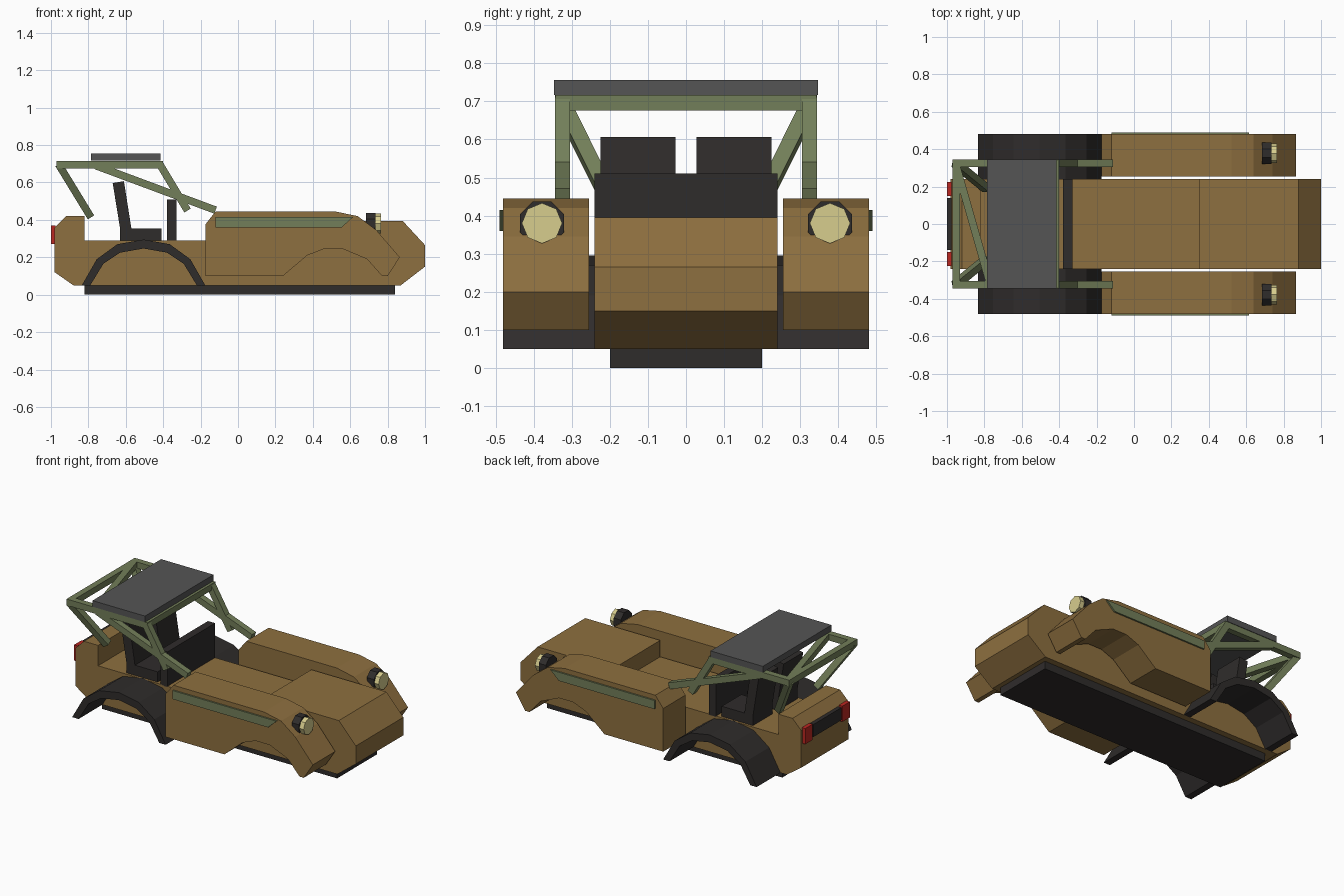
import bpy, bmesh, math
from mathutils import Vector, Matrix

if "Cube" in bpy.data.objects:
    bpy.data.objects.remove(bpy.data.objects["Cube"])


def mat(name, rgb):
    m = bpy.data.materials.new(name)
    m.diffuse_color = (*rgb, 1)
    m.use_nodes = True
    m.node_tree.nodes["Principled BSDF"].inputs["Base Color"].default_value = m.diffuse_color
    return m


BROWN = mat("brown", (0.27, 0.16, 0.05))
GREEN = mat("green", (0.17, 0.21, 0.10))
DARK = mat("dark", (0.028, 0.025, 0.024))
GREY = mat("grey", (0.09, 0.09, 0.09))
CREAM = mat("cream", (0.68, 0.61, 0.27))
RED = mat("red", (0.5, 0.02, 0.015))


def finish(name, bm, material, mirror=False):
    bmesh.ops.recalc_face_normals(bm, faces=bm.faces)
    me = bpy.data.meshes.new(name)
    bm.to_mesh(me)
    bm.free()
    me.materials.append(material)
    ob = bpy.data.objects.new(name, me)
    bpy.context.collection.objects.link(ob)
    if mirror:
        md = ob.modifiers.new("mirror", 'MIRROR')
        md.use_axis = (False, True, False)
        md.use_mirror_merge = False
    return ob


def extrude(name, pts, y0, y1, material, mirror=False):
    """Side profile (x, z) extruded from y0 to y1."""
    bm = bmesh.new()
    f = bm.faces.new([bm.verts.new((x, y0, z)) for x, z in pts])
    r = bmesh.ops.extrude_face_region(bm, geom=[f])
    vs = [v for v in r["geom"] if isinstance(v, bmesh.types.BMVert)]
    bmesh.ops.translate(bm, verts=vs, vec=(0, y1 - y0, 0))
    return finish(name, bm, material, mirror)


def box(name, x, y, z, material, mirror=False):
    pts = [(x[0], z[0]), (x[1], z[0]), (x[1], z[1]), (x[0], z[1])]
    return extrude(name, pts, y[0], y[1], material, mirror)


def tube(name, a, b, material=GREEN, mirror=True, w=0.04):
    """Square bar from a to b."""
    a, b = Vector(a), Vector(b)
    d = (b - a).normalized()
    side = Vector((0, 1, 0)) if abs(d.y) < 0.8 else Vector((1, 0, 0))
    up = d.cross(side).normalized()
    side = up.cross(d)
    m = Matrix((d * (b - a).length, side * w, up * w)).transposed().to_4x4()
    bm = bmesh.new()
    bmesh.ops.create_cube(bm, size=1, matrix=Matrix.Translation((a + b) / 2) @ m)
    return finish(name, bm, material, mirror)


def disc(name, x0, x1, r, turn, material):
    """Eight-sided lamp part along x."""
    bm = bmesh.new()
    m = (Matrix.Translation(((x0 + x1) / 2, 0.378, 0.38))
         @ Matrix.Rotation(math.pi / 2, 4, 'Y') @ Matrix.Rotation(turn, 4, 'Z'))
    bmesh.ops.create_cone(bm, cap_ends=True, segments=8, radius1=r, radius2=r,
                          depth=x1 - x0, matrix=m)
    return finish(name, bm, material, True)


# Central hull with stepped hood and rear trunk
extrude("body", [(-0.88, 0.05), (0.87, 0.05), (1.0, 0.15), (1.0, 0.265),
                 (0.88, 0.395), (0.35, 0.395), (0.35, 0.29), (-0.82, 0.29),
                 (-0.82, 0.42), (-0.92, 0.42), (-0.98, 0.36), (-0.98, 0.12)],
        -0.24, 0.24, BROWN)
box("skid_plate", (-0.82, 0.84), (-0.2, 0.2), (0, 0.05), DARK)

# Front fenders with wheel cut-out, and side trim
extrude("front_fender", [(-0.175, 0.10), (0.24, 0.10), (0.37, 0.21), (0.46, 0.245),
                         (0.56, 0.245), (0.69, 0.19), (0.77, 0.10), (0.80, 0.10),
                         (0.865, 0.20), (0.74, 0.345), (0.64, 0.42), (0.52, 0.445),
                         (-0.12, 0.445), (-0.175, 0.375)], 0.255, 0.48, BROWN, True)
extrude("side_trim", [(-0.12, 0.36), (0.555, 0.36), (0.615, 0.415), (-0.12, 0.415)],
        0.475, 0.49, GREEN, True)

# Rear wheel arches
outer = [(-0.33, 0.05), (-0.25, 0.19), (-0.14, 0.27), (0, 0.295),
         (0.14, 0.27), (0.25, 0.19), (0.33, 0.05)]
inner = [(0.285, 0.05), (0.215, 0.165), (0.125, 0.225), (0, 0.247),
         (-0.125, 0.225), (-0.215, 0.165), (-0.285, 0.05)]
extrude("rear_arch", [(x - 0.505, z) for x, z in outer + inner], 0.24, 0.48, DARK, True)

# Seats and dashboard
box("seat_base", (-0.63, -0.41), (0.028, 0.225), (0.285, 0.355), DARK, True)
extrude("seat_back", [(-0.62, 0.29), (-0.56, 0.29), (-0.61, 0.607), (-0.67, 0.597)],
        0.028, 0.225, DARK, True)
box("dashboard", (-0.38, -0.33), (-0.24, 0.24), (0.285, 0.51), DARK)

# Roll cage and roof
box("roof_panel", (-0.785, -0.415), (-0.346, 0.346), (0.717, 0.756), GREY)
tube("cage_top_rail", (-0.97, 0.324, 0.696), (-0.41, 0.324, 0.696))
tube("cage_front_post", (-0.42, 0.324, 0.70), (-0.27, 0.324, 0.45))
tube("cage_side_brace", (-0.76, 0.324, 0.69), (-0.12, 0.324, 0.452))
tube("cage_rear_strut", (-0.955, 0.324, 0.69), (-0.79, 0.19, 0.42))
tube("cage_rear_bar", (-0.95, -0.343, 0.696), (-0.95, 0.343, 0.696), mirror=False)
tube("cage_front_bar", (-0.42, -0.343, 0.696), (-0.42, 0.343, 0.696), mirror=False)
tube("cage_cross_brace", (-0.95, 0.31, 0.696), (-0.77, -0.32, 0.696), mirror=False)

# Headlamps
disc("lamp_housing", 0.685, 0.735, 0.062, math.pi / 8, DARK)
disc("lamp_lens", 0.73, 0.765, 0.053, 0, CREAM)

# Tail lights and rear panel
box("tail_light", (-1.0, -0.975), (0.15, 0.225), (0.27, 0.37), RED, True)
box("rear_panel", (-1.0, -0.975), (-0.14, 0.14), (0.285, 0.365), DARK)
